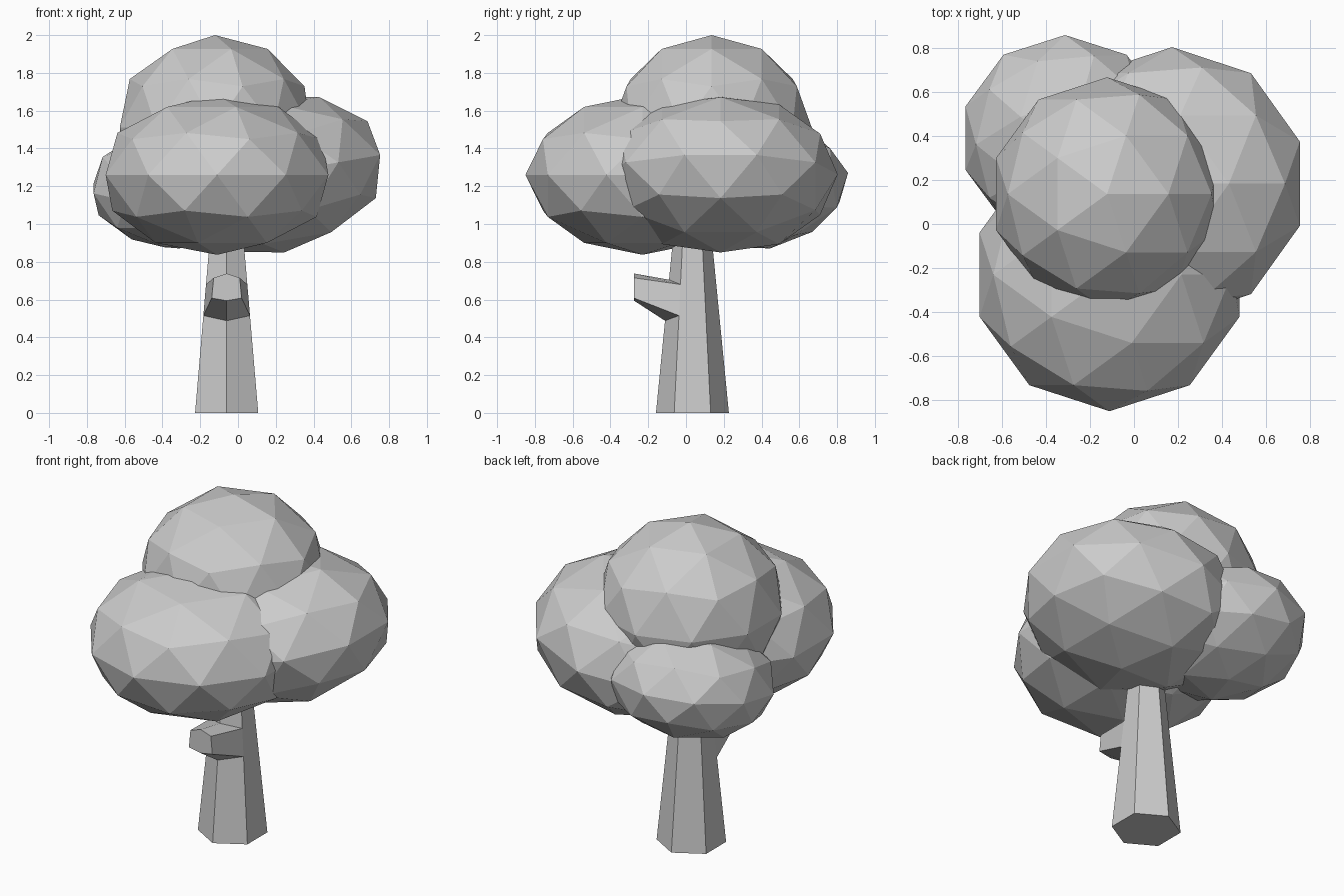
import bpy, bmesh, math

if "Cube" in bpy.data.objects:
    bpy.data.objects.remove(bpy.data.objects["Cube"])

CX, CY = -0.06, 0.034      # trunk axis


def trunk_ring(bm, z, front_shift=0.0, side_shift=0.0):
    """Six-sided ring with one corner to the front; front corners may shift in z."""
    verts = []
    for i in range(6):
        a = math.radians(-90 + 60 * i)
        h = z + (front_shift if i == 0 else side_shift if i in (1, 5) else 0)
        r = 0.193 - 0.098 * h
        verts.append(bm.verts.new((CX + r * math.cos(a), CY + r * math.sin(a), h)))
    return verts


# Trunk with a stub branch drawn out of its two front faces
bm = bmesh.new()
rings = [trunk_ring(bm, 0), trunk_ring(bm, 0.515, -0.027),
         trunk_ring(bm, 0.68, 0.025), trunk_ring(bm, 1.15)]
bm.faces.new(rings[0][::-1])
bm.faces.new(rings[-1])
for k in range(3):
    lo, hi = rings[k], rings[k + 1]
    for i in range(6):
        if k == 1 and i in (0, 5):
            continue               # opening for the branch
        j = (i + 1) % 6
        bm.faces.new((lo[i], lo[j], hi[j], hi[i]))

# Branch tip
lo, hi = rings[1], rings[2]
base = [lo[5], lo[0], lo[1], hi[1], hi[0], hi[5]]
tip = [bm.verts.new((CX + x, -0.275, z)) for x, z in
       [(-0.079, 0.608), (0, 0.594), (0.079, 0.608),
        (0.069, 0.715), (0, 0.738), (-0.069, 0.715)]]
for i in range(6):
    j = (i + 1) % 6
    bm.faces.new((base[i], base[j], tip[j], tip[i]))
bm.faces.new(tip)
bmesh.ops.recalc_face_normals(bm, faces=bm.faces)
mesh = bpy.data.meshes.new("trunk")
bm.to_mesh(mesh)
bm.free()
bpy.context.collection.objects.link(bpy.data.objects.new("trunk", mesh))


# Foliage clumps: faceted, flattened icospheres
def clump(name, loc, radius, height, tilt=(0, 0, 0)):
    bpy.ops.mesh.primitive_ico_sphere_add(
        subdivisions=2, radius=1, location=loc,
        rotation=[math.radians(t) for t in tilt])
    ob = bpy.context.object
    ob.name = name
    ob.scale = (radius, radius, height)


clump("foliage_top", (-0.122, 0.136, 1.51), 0.53, 0.49)
clump("foliage_front", (-0.111, -0.23, 1.26), 0.62, 0.423)
clump("foliage_right", (0.172, 0.183, 1.263), 0.62, 0.42, (0, -10, 0))
clump("foliage_back_left", (-0.313, 0.39, 1.188), 0.475, 0.322, (10, 0, 0))
